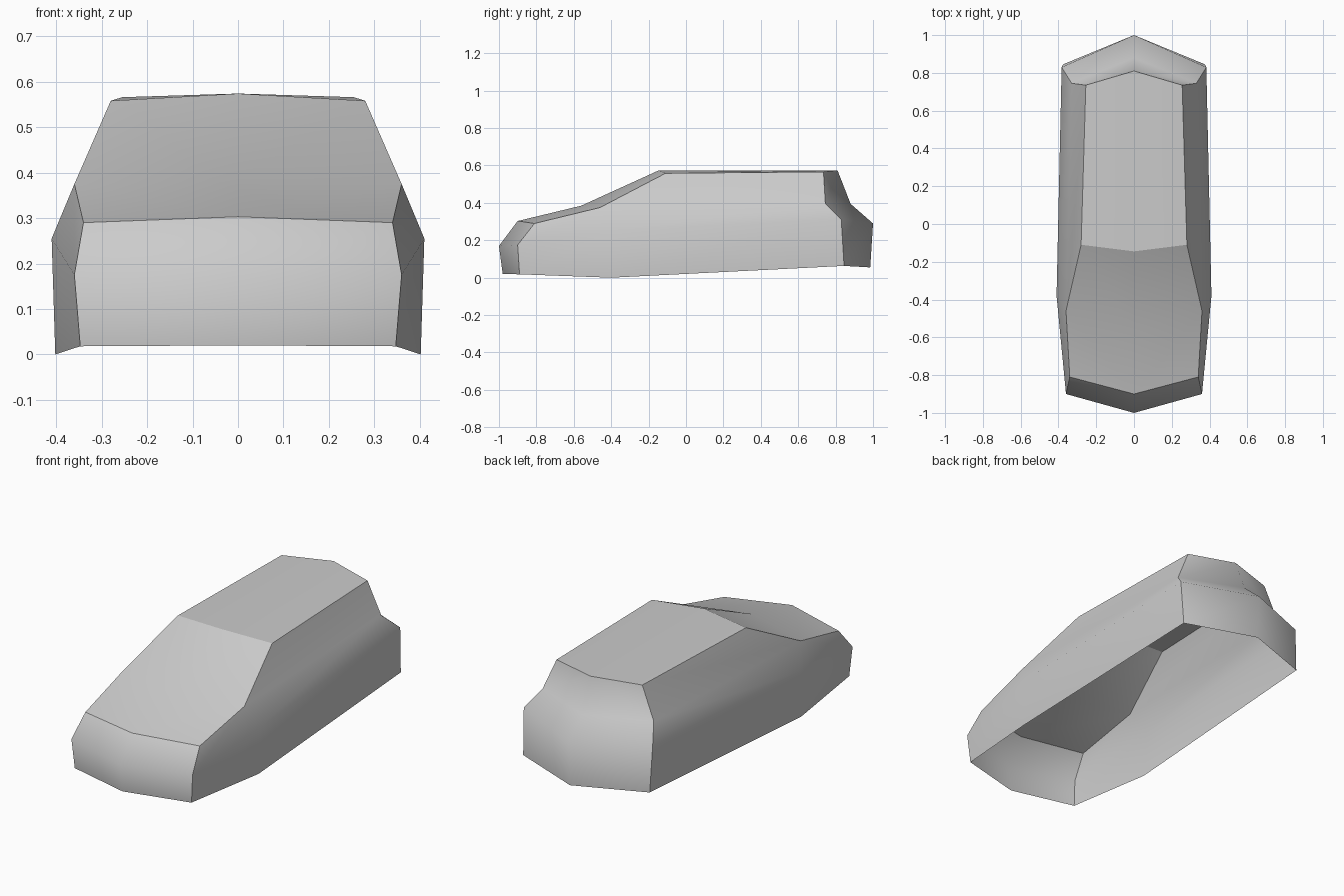
import bpy
import bmesh

if "Cube" in bpy.data.objects:
    bpy.data.objects.remove(bpy.data.objects["Cube"])

# Body colour
grey = bpy.data.materials.new("body_grey")
grey.use_nodes = True
colour = (0.6, 0.6, 0.6, 1)
grey.diffuse_color = colour
grey.node_tree.nodes["Principled BSDF"].inputs["Base Color"].default_value = colour

# Lengthwise profiles from front sill, over the roof, to rear sill
centre_line = [(-0.98, 0.02), (-1.0, 0.17), (-0.9, 0.303), (-0.56, 0.385),
               (-0.145, 0.574), (0.81, 0.574), (0.88, 0.395), (1.0, 0.29),
               (0.985, 0.055)]
shoulder_line = [(0.347, -0.89, 0.018), (0.36, -0.9, 0.175), (0.34, -0.81, 0.29),
                 (0.36, -0.46, 0.375), (0.28, -0.11, 0.558), (0.255, 0.735, 0.566),
                 (0.33, 0.745, 0.395), (0.383, 0.83, 0.312), (0.376, 0.845, 0.063)]

bm = bmesh.new()
centre = [bm.verts.new((0, y, z)) for y, z in centre_line]
edge = [bm.verts.new(p) for p in shoulder_line]
belt = bm.verts.new((0.41, -0.38, 0.255))
sill = bm.verts.new((0.402, -0.4, 0))
panel_of = {}


def add_face(panel, *verts):
    face = bm.faces.new(verts)
    face.smooth = True
    panel_of[face] = panel


# Panels along the middle of the body
panels = ["nose", "nose", "bonnet", "bonnet", "roof", "tail", "tail", "tail"]
for i, panel in enumerate(panels):
    add_face(panel, centre[i], edge[i], edge[i + 1], centre[i + 1])

# Side panels: sill to belt, belt to shoulder, shoulder to roof
add_face("side", edge[0], sill, belt, edge[1])
add_face("side", sill, edge[8], edge[7], belt)
add_face("side", edge[1], belt, edge[3], edge[2])
add_face("side", belt, edge[7], edge[6], edge[3])
add_face("side", edge[3], edge[6], edge[5], edge[4])

# Keep a crease wherever two panels meet
for e in bm.edges:
    e.smooth = len({panel_of[f] for f in e.link_faces}) < 2

mesh = bpy.data.meshes.new("car_body")
bm.to_mesh(mesh)
bm.free()
mesh.materials.append(grey)
body = bpy.data.objects.new("car_body", mesh)
bpy.context.collection.objects.link(body)

# Mirror the half shell to the other side
mirror = body.modifiers.new("mirror", 'MIRROR')
mirror.use_axis[0] = True
mirror.use_clip = True
mirror.merge_threshold = 0.001
